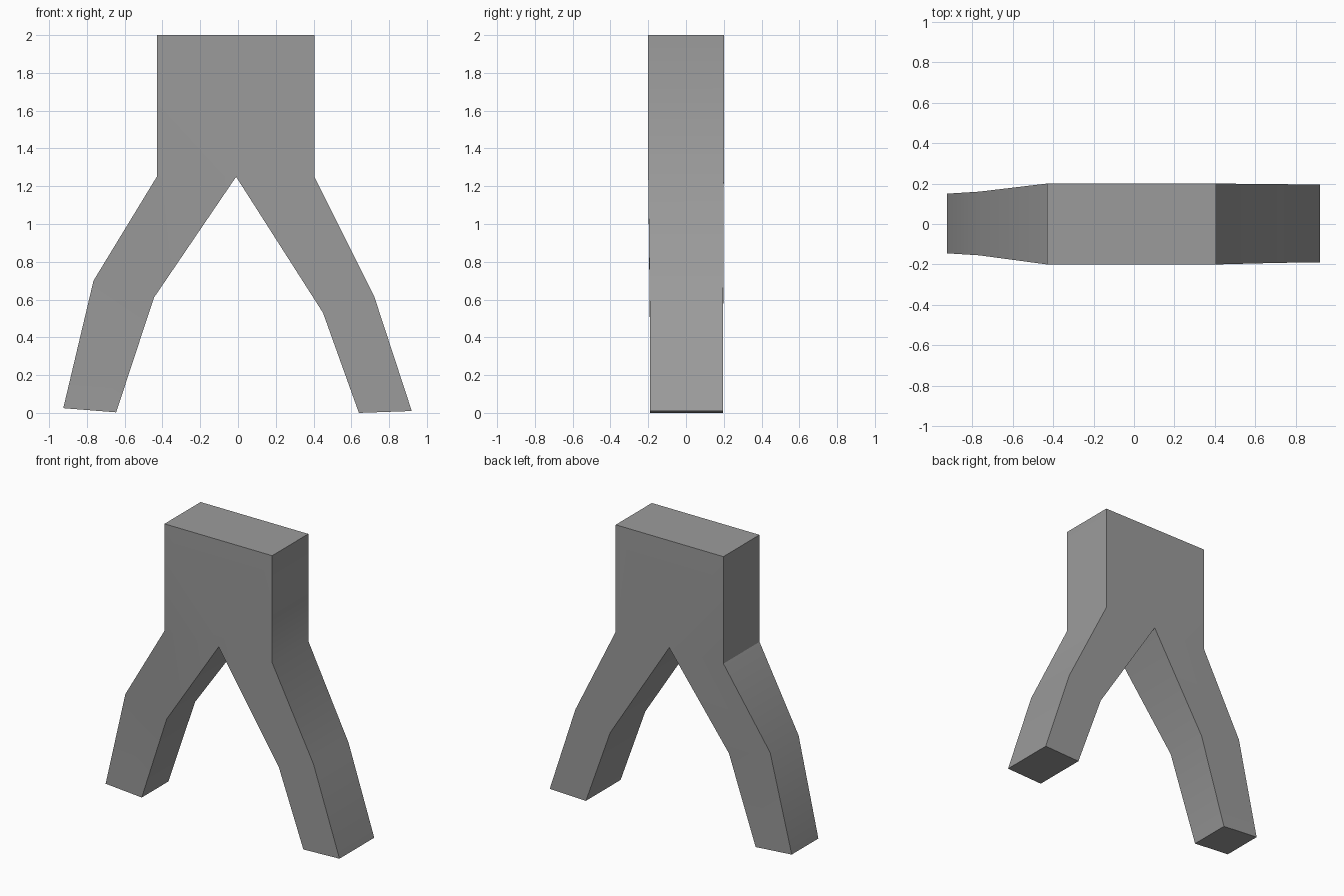
import bpy
import bmesh
import math

cube = bpy.data.objects.get("Cube")
if cube:
    bpy.data.objects.remove(cube, do_unlink=True)

# Single grey material
grey = bpy.data.materials.new("mid grey")
grey.use_nodes = True
colour = (0.33, 0.33, 0.33, 1)
grey.diffuse_color = colour
grey.node_tree.nodes["Principled BSDF"].inputs["Base Color"].default_value = colour

bm = bmesh.new()


def pair(x, z, front=-0.2, back=0.2):
    """Front and back vertex at one outline point."""
    return bm.verts.new((x, front, z)), bm.verts.new((x, back, z))


def bridge(a, b):
    """Quad across the depth between two outline points."""
    bm.faces.new((a[0], b[0], b[1], a[1]))


def panels(*points):
    """Matching front and back faces."""
    bm.faces.new([p[0] for p in points])
    bm.faces.new([p[1] for p in reversed(points)])


# Torso block
top_r, top_l = pair(-0.43, 2), pair(0.405, 2)
hip_r, hip_l = pair(-0.43, 1.25), pair(0.405, 1.25)
crotch = pair(-0.01, 1.25)
panels(top_r, hip_r, crotch)
panels(top_r, crotch, top_l)
panels(top_l, crotch, hip_l)
bridge(top_l, top_r)
bridge(top_r, hip_r)
bridge(hip_l, top_l)


def leg(hip, rows):
    """Leg from hip to foot; each row is outer x,z, inner x,z, front y, back y."""
    outer, inner = hip, crotch
    for ox, oz, ix, iz, front, back in rows:
        new_outer, new_inner = pair(ox, oz, front, back), pair(ix, iz, front, back)
        panels(outer, new_outer, new_inner, inner)
        bridge(outer, new_outer)
        bridge(new_inner, inner)
        outer, inner = new_outer, new_inner
    bridge(outer, inner)


# Right leg tapers in depth, left leg stays nearly full depth
leg(hip_r, [(-0.765, 0.70, -0.445, 0.61, -0.155, 0.16),
            (-0.925, 0.025, -0.645, 0.003, -0.145, 0.15)])
leg(hip_l, [(0.72, 0.62, 0.45, 0.53, -0.192, 0.197),
            (0.92, 0.01, 0.64, 0.0, -0.19, 0.195)])

bmesh.ops.recalc_face_normals(bm, faces=bm.faces[:])
mesh = bpy.data.meshes.new("torso_and_legs")
bm.to_mesh(mesh)
bm.free()
mesh.materials.append(grey)
body = bpy.data.objects.new("torso_and_legs", mesh)
bpy.context.collection.objects.link(body)

# Soft knees, crisp corners
bpy.ops.object.select_all(action='DESELECT')
body.select_set(True)
bpy.context.view_layer.objects.active = body
bpy.ops.object.shade_smooth_by_angle(angle=math.radians(30))
